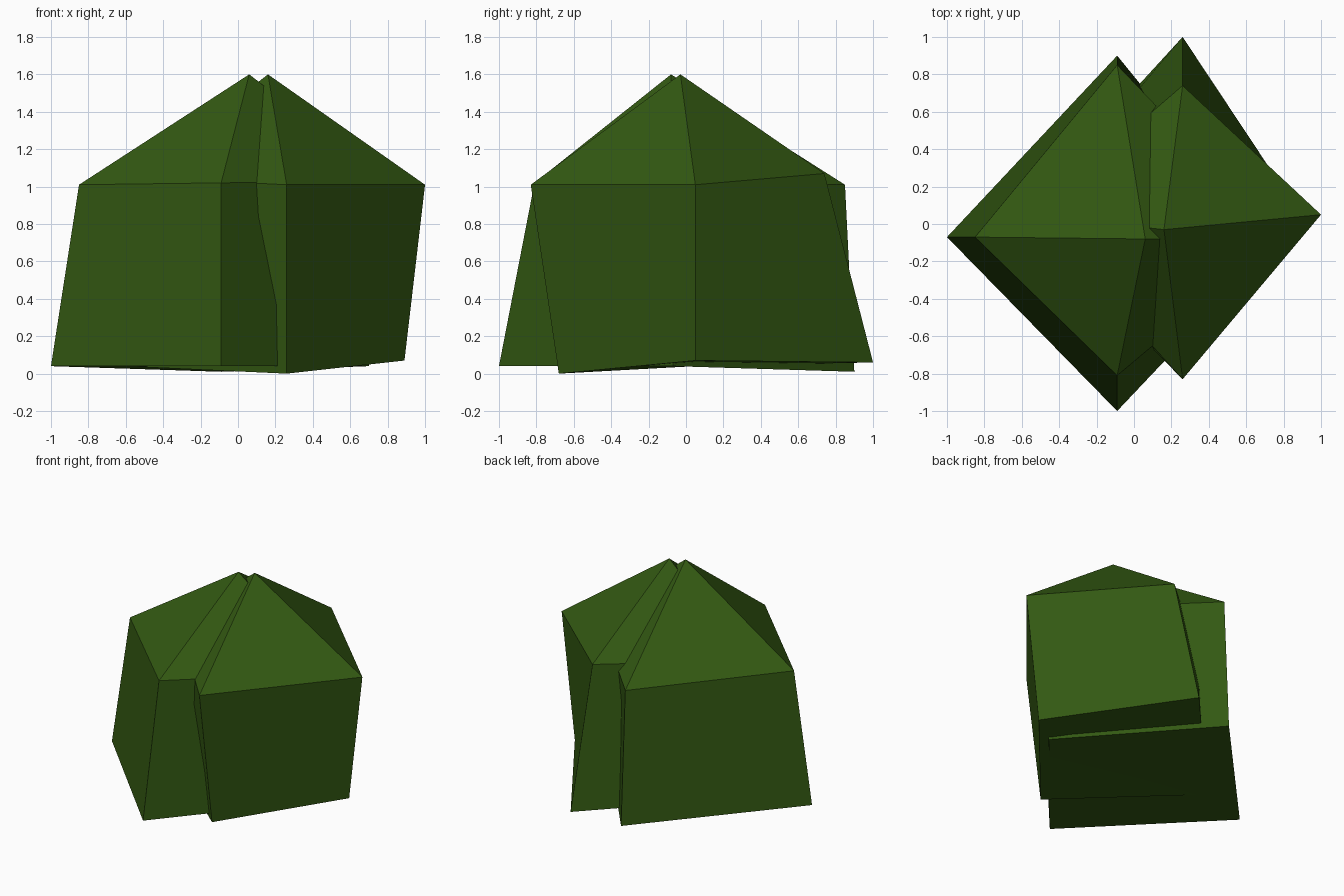
import bpy, bmesh

if "Cube" in bpy.data.objects:
    bpy.data.objects.remove(bpy.data.objects["Cube"])

green = bpy.data.materials.new("dark leaf green")
green.diffuse_color = (0.033, 0.100, 0.006, 1.0)
green.use_nodes = True
green.node_tree.nodes["Principled BSDF"].inputs["Base Color"].default_value = green.diffuse_color


def foliage_block(name, bottom, top, apex):
    """Four-sided skewed block with a pyramid cap; rings run front, right, back, left."""
    bm = bmesh.new()
    low = [bm.verts.new(p) for p in bottom]
    high = [bm.verts.new(p) for p in top]
    tip = bm.verts.new(apex)
    for i in range(4):
        j = (i + 1) % 4
        bm.faces.new((low[i], low[j], high[j], high[i]))   # side
        bm.faces.new((high[i], high[j], tip))              # cap
    bm.faces.new(low[::-1])                                # underside
    bmesh.ops.recalc_face_normals(bm, faces=bm.faces)
    mesh = bpy.data.meshes.new(name)
    bm.to_mesh(mesh)
    bm.free()
    mesh.materials.append(green)
    obj = bpy.data.objects.new(name, mesh)
    bpy.context.collection.objects.link(obj)
    return obj


# Left clump, widest at its left and front foot
foliage_block(
    "left_foliage",
    [(-0.09, -1.0, 0.04), (0.70, -0.07, 0.04), (-0.09, 0.90, 0.01), (-1.0, -0.07, 0.04)],
    [(-0.09, -0.81, 1.02), (0.79, -0.07, 1.03), (-0.09, 0.85, 1.01), (-0.85, -0.07, 1.01)],
    (0.06, -0.08, 1.60))

# Right clump, pushed through the left one and leaning outward
foliage_block(
    "right_foliage",
    [(0.26, -0.68, 0.0), (0.89, 0.05, 0.07), (0.26, 1.0, 0.06), (-0.61, 0.05, 0.04)],
    [(0.26, -0.83, 1.01), (1.0, 0.05, 1.01), (0.26, 0.74, 1.07), (-0.54, 0.05, 1.05)],
    (0.16, -0.03, 1.60))
